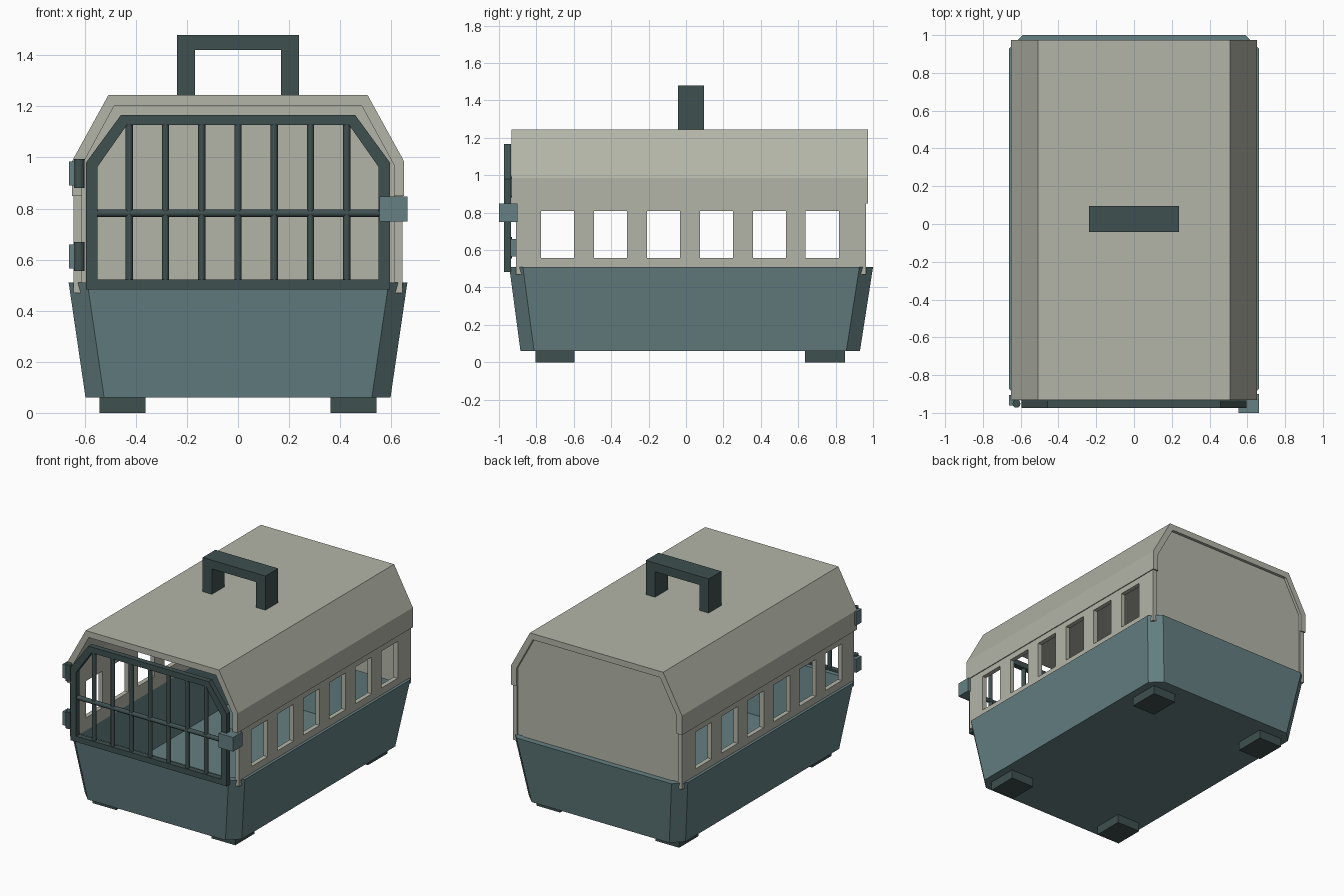
import bpy, bmesh
from mathutils import Matrix, Vector

if "Cube" in bpy.data.objects:
    bpy.data.objects.remove(bpy.data.objects["Cube"])


def material(name, rgb):
    m = bpy.data.materials.new(name)
    m.diffuse_color = (*rgb, 1)
    m.use_nodes = True
    m.node_tree.nodes["Principled BSDF"].inputs["Base Color"].default_value = m.diffuse_color
    return m


TEAL = material("teal_plastic", (0.13, 0.215, 0.225))
BEIGE = material("beige_plastic", (0.45, 0.46, 0.39))
DARK = material("dark_plastic", (0.05, 0.08, 0.08))

FRONT = Matrix(((1, 0, 0), (0, 0, -1), (0, 1, 0))).to_4x4()  # profile (x, z)
SIDE = Matrix(((0, 0, 1), (1, 0, 0), (0, 1, 0))).to_4x4()    # profile (y, z)


def add(name, mesh, mat):
    ob = bpy.data.objects.new(name, mesh)
    bpy.context.collection.objects.link(ob)
    mesh.materials.clear()
    mesh.materials.append(mat)
    return ob


def finish(name, bm, mat):
    bmesh.ops.recalc_face_normals(bm, faces=bm.faces)
    me = bpy.data.meshes.new(name)
    bm.to_mesh(me)
    bm.free()
    return add(name, me, mat)


def box(name, x, y, z, mat):
    bm = bmesh.new()
    bmesh.ops.create_cube(bm, size=1)
    for v in bm.verts:
        v.co = [r[0] + (c + 0.5) * (r[1] - r[0]) for c, r in zip(v.co, (x, y, z))]
    return finish(name, bm, mat)


def plate(name, loops, axes, lo, hi, mat):
    """Flat profile, later loops are holes, extruded from lo to hi across its plane."""
    cu = bpy.data.curves.new(name, 'CURVE')
    cu.dimensions, cu.fill_mode, cu.extrude = '2D', 'BOTH', (hi - lo) / 2
    for pts in loops:
        s = cu.splines.new('POLY')
        s.points.add(len(pts) - 1)
        for p, co in zip(s.points, pts):
            p.co = (*co, 0, 1)
        s.use_cyclic_u = True
        s.use_smooth = False
    tmp = bpy.data.objects.new("tmp", cu)
    bpy.context.collection.objects.link(tmp)
    dg = bpy.context.evaluated_depsgraph_get()
    me = bpy.data.meshes.new_from_object(tmp.evaluated_get(dg))
    bm = bmesh.new()
    bm.from_mesh(me)
    bpy.data.objects.remove(tmp)
    mid = (lo + hi) / 2
    shift = Vector((0, mid, 0)) if axes is FRONT else Vector((mid, 0, 0))
    bmesh.ops.transform(bm, matrix=Matrix.Translation(shift) @ axes, verts=bm.verts)
    bmesh.ops.remove_doubles(bm, verts=bm.verts, dist=1e-5)
    for f in bm.faces:
        f.smooth = False
    return finish(name, bm, mat)


def rod(name, a, b, r, mat, sides=12):
    a, b = Vector(a), Vector(b)
    d = b - a
    m = Matrix.Translation((a + b) / 2) @ d.to_track_quat('Z', 'Y').to_matrix().to_4x4()
    bm = bmesh.new()
    bmesh.ops.create_cone(bm, cap_ends=True, segments=sides, radius1=r, radius2=r,
                          depth=d.length, matrix=m)
    for f in bm.faces:
        f.smooth = len(f.verts) == 4
    ob = finish(name, bm, mat)
    for e in ob.data.edges:
        e.use_edge_sharp = any(len(p.vertices) > 4 and set(e.vertices) <= set(p.vertices)
                               for p in ob.data.polygons)
    return ob


def mirrored(half):
    return half + [(-x, z) for x, z in reversed(half)]


# Tapered tub with chamfered corners, hollow and open at the top
def ring(bm, x, y0, y1, z, c):
    pts = [(-x + c, y0), (x - c, y0), (x, y0 + c), (x, y1 - c),
           (x - c, y1), (-x + c, y1), (-x, y1 - c), (-x, y0 + c)]
    return [bm.verts.new((*p, z)) for p in pts]


bm = bmesh.new()
rings = [ring(bm, 0.597, -0.885, 0.93, 0.06, 0.073),
         ring(bm, 0.663, -0.945, 1.0, 0.51, 0.073),
         ring(bm, 0.623, -0.905, 0.96, 0.51, 0.056),
         ring(bm, 0.562, -0.85, 0.895, 0.10, 0.056)]
for a, b in zip(rings, rings[1:]):
    for i in range(8):
        bm.faces.new((a[i], a[i - 1], b[i - 1], b[i]))
bm.faces.new(rings[0])
bm.faces.new(rings[-1])
finish("base_tub", bm, TEAL)

# Feet
for sx in (-1, 1):
    for ya, yb in ((-0.805, -0.595), (0.637, 0.85)):
        box("foot", sorted((sx * 0.363, sx * 0.543)), (ya, yb), (0, 0.065), DARK)

# Roof band, folded profile running front to back
outer = [(-0.65, 0.85), (-0.65, 0.985), (-0.507, 1.245)]
inner = [(-0.61, 0.85), (-0.61, 0.972), (-0.484, 1.203)]
roof = mirrored(outer) + list(reversed(mirrored(inner)))
plate("roof", [roof], FRONT, -0.932, 0.973, BEIGE)

# Side walls with six windows each
wall = [(-0.908, 0.47), (0.963, 0.47), (0.963, 0.96), (-0.908, 0.96)]
holes = []
for i in range(6):
    y = -0.775 + i * 0.283
    holes.append([(y, 0.557), (y + 0.177, 0.557), (y + 0.177, 0.81), (y, 0.81)])
for lo in (-0.644, 0.613):
    plate("side_wall", [wall] + holes, SIDE, lo, lo + 0.031, BEIGE)

# Closed back panel, set slightly inside the roof band
plate("back_panel", [mirrored([(-0.62, 0.47), (-0.62, 0.975), (-0.488, 1.21)])],
      FRONT, 0.915, 0.953, BEIGE)

# Door frame with bars
plate("door_frame", [mirrored([(-0.595, 0.483), (-0.595, 0.98), (-0.458, 1.167)]),
                     mirrored([(-0.551, 0.522), (-0.551, 0.962), (-0.435, 1.127)])],
      FRONT, -0.973, -0.935, DARK)
for i in range(-3, 4):
    x = i * 0.142
    top = 1.14 
    rod("door_bar", (x, -0.954, 0.50), (x, -0.954, top), 0.014, DARK)
rod("door_crossbar", (-0.57, -0.954, 0.782), (0.57, -0.954, 0.782), 0.015, DARK)

# Hinges on the left, latch on the right
for z in (0.937, 0.612):
    box("hinge_block", (-0.662, -0.605), (-0.962, -0.905), (z - 0.047, z + 0.047), TEAL)
    rod("hinge_pin", (-0.622, -0.952, z - 0.057), (-0.622, -0.952, z + 0.057), 0.021, DARK)
box("latch", (0.553, 0.663), (-1.0, -0.9), (0.75, 0.848), TEAL)

# Carry handle
plate("handle", [mirrored([(-0.239, 1.24), (-0.239, 1.48)])[:4] +
                 list(reversed(mirrored([(-0.169, 1.24), (-0.169, 1.42)])))],
      FRONT, -0.043, 0.095, DARK)
